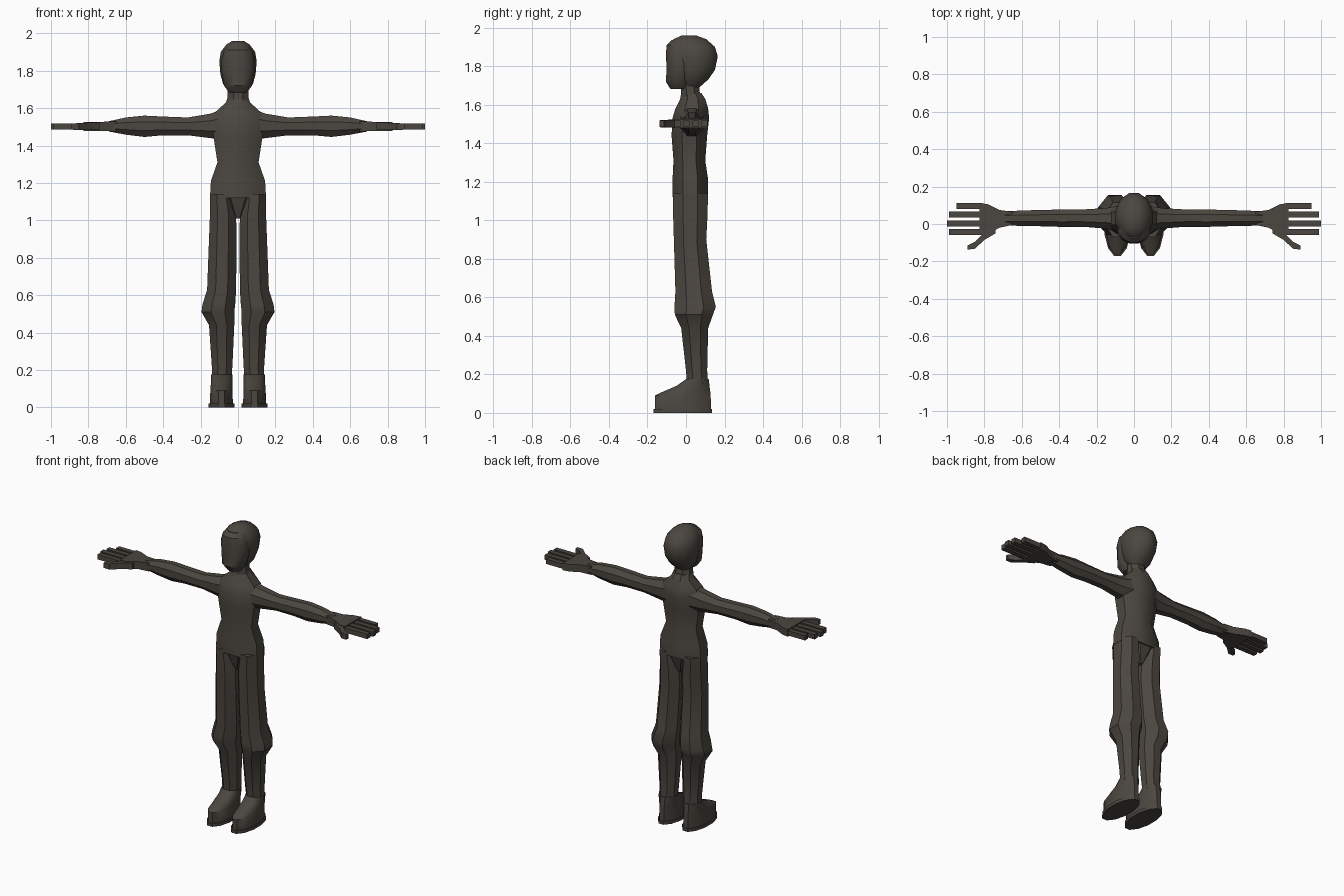
import bpy
import bmesh
import math

default_cube = bpy.data.objects.get("Cube")
if default_cube:
    bpy.data.objects.remove(default_cube, do_unlink=True)

# One dark warm grey covers the whole figure
COLOUR = (.07, .061, .05, 1)
material = bpy.data.materials.new("dark warm grey")
material.use_nodes = True
material.diffuse_color = COLOUR
material.node_tree.nodes["Principled BSDF"].inputs["Base Color"].default_value = COLOUR


def section(low_a, high_a, low_b, high_b, sides):
    """Polygon that touches all four sides of the given rectangle."""
    step = math.tau / sides
    reach = 1 / math.cos(step / 2)
    points = []
    for index in range(sides):
        angle = step * (index + .5)
        a = (low_a + high_a) / 2 + math.cos(angle) * reach * (high_a - low_a) / 2
        b = (low_b + high_b) / 2 + math.sin(angle) * reach * (high_b - low_b) / 2
        points.append((a, b))
    return points


def loft(name, rings, sides=8, along="z", mirrored=False, angle=35):
    """Skin a row of polygon sections; each ring is position, a range, b range."""
    mesh = bpy.data.meshes.new(name)
    part = bpy.data.objects.new(name, mesh)
    bpy.context.collection.objects.link(part)
    bm = bmesh.new()
    loops = []
    for position, *limits in rings:
        loop = []
        for a, b in section(*limits, sides):
            place = (a, b, position) if along == "z" else (position, a, b)
            loop.append(bm.verts.new(place))
        loops.append(loop)
    for lower, upper in zip(loops, loops[1:]):
        for i in range(sides):
            j = (i + 1) % sides
            bm.faces.new((lower[i], lower[j], upper[j], upper[i]))
    bm.faces.new(reversed(loops[0]))
    bm.faces.new(loops[-1])
    bmesh.ops.recalc_face_normals(bm, faces=bm.faces)
    bm.to_mesh(mesh)
    bm.free()
    mesh.materials.append(material)
    if mirrored:
        part.modifiers.new("Mirror", "MIRROR").use_clip = False
    bpy.ops.object.select_all(action="DESELECT")
    part.select_set(True)
    bpy.context.view_layer.objects.active = part
    bpy.ops.object.shade_smooth_by_angle(angle=math.radians(angle))
    return part


def centred(rings):
    """Expand half widths into symmetric ranges."""
    return [(z, -half, half, front, back) for z, half, front, back in rings]


# Shirt and neck
loft("torso", centred([
    (1.12, .15, -.07, .115),
    (1.21, .145, -.07, .115),
    (1.31, .11, -.065, .1),
    (1.44, .13, -.075, .11),
    (1.53, .14, -.07, .12),
    (1.58, .12, -.055, .115),
    (1.63, .065, -.03, .1),
    (1.66, .055, -.025, .08),
]))
loft("neck", centred([(1.62, .06, -.03, .09), (1.67, .055, -.025, .07),
                      (1.75, .055, -.025, .07)]))
loft("hips", centred([(1.01, .02, -.02, .07), (1.06, .055, -.04, .09),
                      (1.13, .1, -.06, .11)]))

# Head: face in front of a rounded hair cap
loft("face", centred([
    (1.68, .045, -.08, .01),
    (1.72, .075, -.105, .03),
    (1.79, .088, -.1, .04),
    (1.86, .088, -.105, .04),
    (1.91, .075, -.1, .04),
    (1.935, .05, -.075, .04),
]), sides=12)
loft("hair", centred([
    (1.69, .05, -.01, .07),
    (1.73, .08, -.05, .115),
    (1.78, .094, -.07, .15),
    (1.85, .1, -.088, .165),
    (1.9, .092, -.088, .15),
    (1.94, .062, -.065, .105),
    (1.96, .03, -.02, .05),
]), sides=12)

# Trouser legs, baggy below the knee
loft("leg", [
    (.15, .035, .14, .005, .115),
    (.22, .03, .14, 0, .11),
    (.44, .02, .155, -.025, .115),
    (.51, .02, .195, -.058, .14),
    (.55, .015, .19, -.06, .155),
    (.63, .01, .165, -.055, .135),
    (.9, .008, .155, -.063, .105),
    (1.03, .01, .15, -.067, .112),
    (1.14, .03, .148, -.069, .114),
], mirrored=True)

# Shoes
loft("sole", [(0, .02, .157, -.17, .135), (.02, .02, .157, -.17, .135)],
     sides=12, mirrored=True)
loft("shoe", [
    (.02, .027, .15, -.162, .13),
    (.09, .03, .148, -.162, .128),
    (.11, .03, .146, -.12, .126),
    (.14, .03, .145, -.05, .122),
    (.175, .03, .145, .0, .118),
], sides=12, mirrored=True)

# Arms reach straight out sideways
loft("arm", [
    (.06, -.04, .1, 1.43, 1.6),
    (.15, -.025, .085, 1.44, 1.57),
    (.27, -.015, .078, 1.455, 1.55),
    (.4, -.015, .077, 1.455, 1.555),
    (.5, -.012, .075, 1.446, 1.56),
    (.6, -.01, .072, 1.458, 1.55),
    (.69, -.008, .068, 1.475, 1.53),
], along="x", mirrored=True)
loft("palm", [
    (.65, -.005, .065, 1.475, 1.53),
    (.72, -.02, .075, 1.478, 1.527),
    (.78, -.055, .105, 1.478, 1.525),
    (.825, -.06, .113, 1.478, 1.525),
], sides=4, along="x", mirrored=True)

# Fingers and thumb
FINGERS = {"little_finger": (.095, .95), "ring_finger": (.05, .99),
           "middle_finger": (.003, 1), "index_finger": (-.044, .99)}
for finger, (y, tip) in FINGERS.items():
    loft(finger, [(x, y - .016, y + .016, 1.486, 1.518) for x in (.81, tip)],
         sides=4, along="x", mirrored=True)
loft("thumb", [
    (.74, -.05, 0, 1.482, 1.522),
    (.8, -.085, -.045, 1.482, 1.522),
    (.85, -.132, -.095, 1.482, 1.52),
    (.89, -.137, -.115, 1.485, 1.518),
], sides=4, along="x", mirrored=True)
